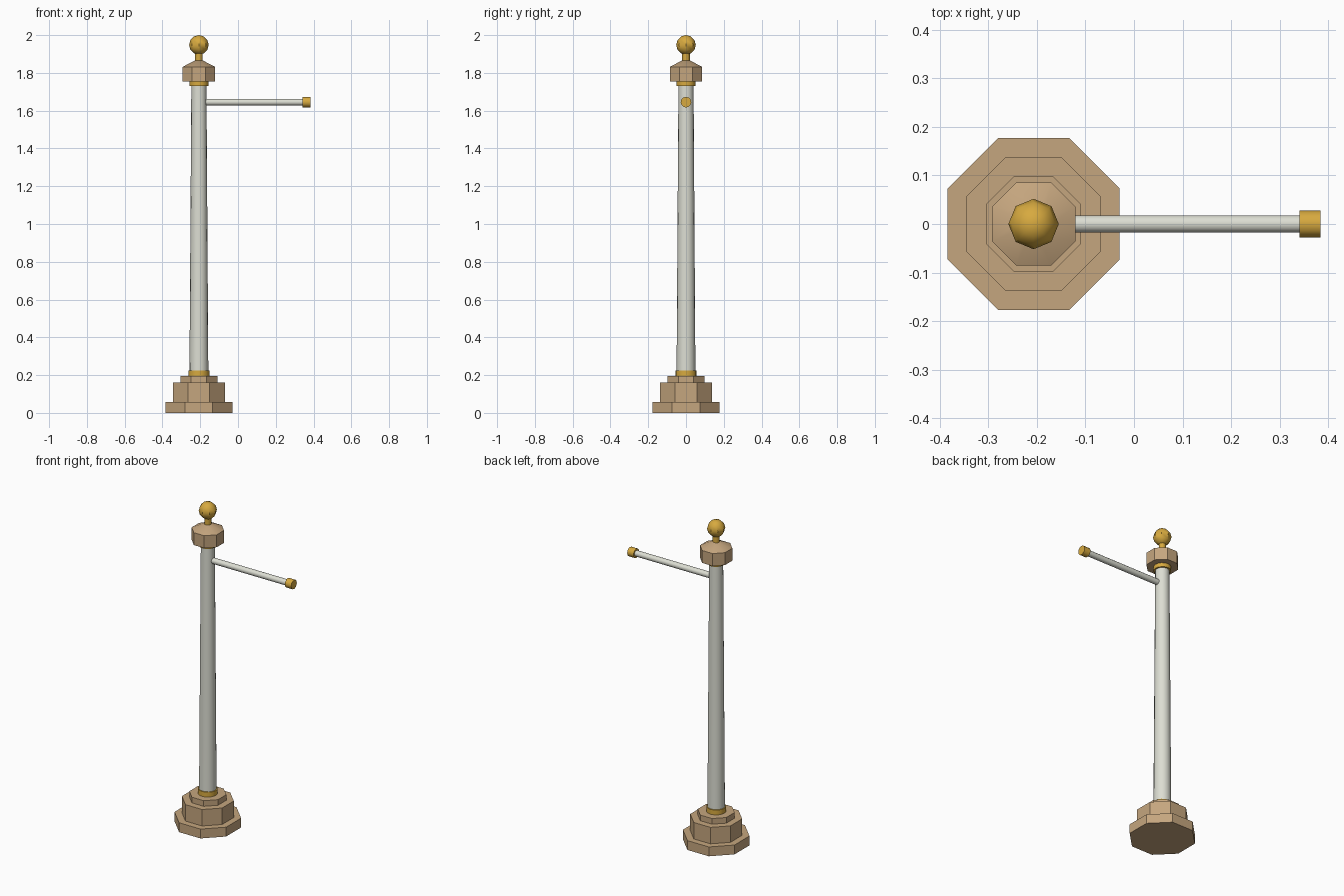
import bpy, math
from math import pi, radians, cos

cube = bpy.data.objects.get("Cube")
if cube:
    bpy.data.objects.remove(cube, do_unlink=True)

POST_X = -0.207
ARM_Z = 1.645


def material(name, colour):
    m = bpy.data.materials.new(name)
    m.use_nodes = True
    m.diffuse_color = (*colour, 1)
    bsdf = next(n for n in m.node_tree.nodes if n.type == 'BSDF_PRINCIPLED')
    bsdf.inputs["Base Color"].default_value = (*colour, 1)
    return m


stone = material("tan stone", (0.56, 0.38, 0.21))
gold = material("gold", (0.68, 0.40, 0.05))
paint = material("off white paint", (0.72, 0.73, 0.65))


def finish(name, mat):
    ob = bpy.context.object
    ob.name = name
    ob.data.materials.append(mat)
    bpy.ops.object.shade_smooth_by_angle(angle=radians(35))
    return ob


def column(name, mat, z0, z1, r0, r1, sides=16):
    """Upright tapered part on the post axis."""
    bpy.ops.mesh.primitive_cone_add(vertices=sides, radius1=r0, radius2=r1, depth=z1 - z0,
                                    location=(POST_X, 0, (z0 + z1) / 2))
    return finish(name, mat)


def octagon(name, z0, z1, half0, half1):
    """Eight-sided block with flats facing the axes, sized by half width."""
    k = 1 / cos(pi / 8)
    ob = column(name, stone, z0, z1, half0 * k, half1 * k, 8)
    ob.rotation_euler.z = pi / 8
    return ob


def rod(name, mat, x0, x1, r):
    """Horizontal part along x."""
    bpy.ops.mesh.primitive_cylinder_add(vertices=12, radius=r, depth=x1 - x0,
                                        location=((x0 + x1) / 2, 0, ARM_Z),
                                        rotation=(0, pi / 2, 0))
    return finish(name, mat)


# Stepped base
octagon("base_plinth", 0, 0.058, 0.177, 0.177)
octagon("base_block", 0.058, 0.16, 0.138, 0.138)
octagon("base_step", 0.16, 0.195, 0.098, 0.098)

# Shaft with collars
column("lower_collar", gold, 0.195, 0.225, 0.056, 0.056)
column("shaft", paint, 0.2, 1.74, 0.05, 0.04)
column("upper_collar", gold, 1.73, 1.757, 0.05, 0.05)

# Capital and its sloped roof
octagon("capital", 1.755, 1.832, 0.086, 0.086)
octagon("capital_roof", 1.832, 1.865, 0.086, 0.022)

# Finial
column("finial_stem", gold, 1.855, 1.915, 0.02, 0.02, 12)
bpy.ops.mesh.primitive_uv_sphere_add(segments=8, ring_count=6, radius=0.052,
                                     location=(POST_X, 0, 1.948))
finish("finial_ball", gold)
bpy.ops.object.shade_smooth()

# Side arm with end cap
rod("arm", paint, POST_X + 0.02, 0.345, 0.018)
rod("arm_end_cap", gold, 0.341, 0.384, 0.028)
